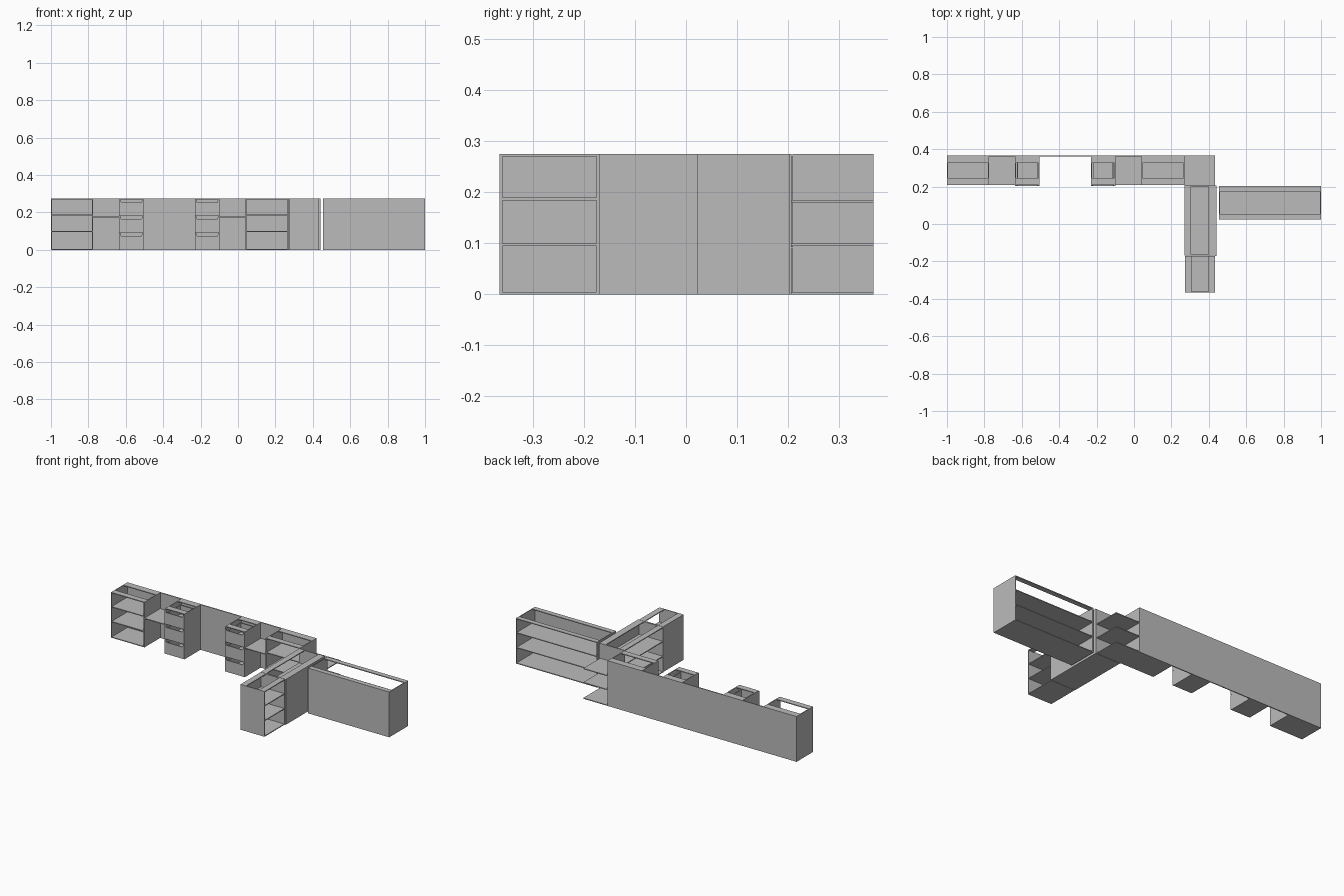
import bpy
import bmesh
from mathutils import Matrix, Vector

cube = bpy.data.objects.get("Cube")
if cube:
    bpy.data.objects.remove(cube, do_unlink=True)

H = 0.275          # cabinet height
T = 0.005          # board thickness
RAIL = 0.036       # depth of the top rails

board = bpy.data.materials.new("grey board")
board.use_nodes = True
GREY = (0.5, 0.5, 0.5, 1)
board.diffuse_color = GREY
board.node_tree.nodes["Principled BSDF"].inputs["Base Color"].default_value = GREY


def finish(name, bm):
    mesh = bpy.data.meshes.new(name)
    bmesh.ops.recalc_face_normals(bm, faces=bm.faces)
    bm.to_mesh(mesh)
    bm.free()
    mesh.materials.append(board)
    obj = bpy.data.objects.new(name, mesh)
    bpy.context.collection.objects.link(obj)
    return obj


def add_box(bm, x0, x1, y0, y1, z0, z1):
    centre = Vector((x0 + x1, y0 + y1, z0 + z1)) / 2
    size = Matrix.Diagonal((x1 - x0, y1 - y0, z1 - z0, 1))
    bmesh.ops.create_cube(bm, size=1, matrix=Matrix.Translation(centre) @ size)


def box(name, *bounds):
    bm = bmesh.new()
    add_box(bm, *bounds)
    return finish(name, bm)


def cabinet(name, x0, x1, y0, y1, opening, shelves=(0.097, 0.187), back=True, rail=RAIL):
    """Open carcass: bottom, two sides, two top rails, shelves, optional back."""
    along_x = opening[1] == "y"
    u0, u1, v0, v1 = (x0, x1, y0, y1) if along_x else (y0, y1, x0, x1)
    bm = bmesh.new()

    def put(a0, a1, b0, b1, z0, z1):
        if along_x:
            add_box(bm, a0, a1, b0, b1, z0, z1)
        else:
            add_box(bm, b0, b1, a0, a1, z0, z1)

    for a in (u0, u1 - T):                       # sides
        put(a, a + T, v0, v1, 0, H)
    i0, i1 = u0 + T, u1 - T
    put(i0, i1, v0, v1, 0, T)                    # bottom
    for b in (v0, v1 - rail):                    # top rails
        put(i0, i1, b, b + rail, H - T, H)
    for z in shelves:
        put(i0, i1, v0, v1, z - T / 2, z + T / 2)
    if back:                                     # panel opposite the opening
        b = v0 if opening[0] == "+" else v1 - T
        put(i0, i1, b, b + T, T, H - T)
    return finish(name, bm)


def drawer_front(name, x0, x1, y0, y1, z0, z1):
    """Panel with a finger notch along its top edge."""
    inset, deep, slope = 0.006, 0.016, 0.005
    profile = [(x0, z0), (x1, z0), (x1, z1), (x1 - inset, z1),
               (x1 - inset - slope, z1 - deep), (x0 + inset + slope, z1 - deep),
               (x0 + inset, z1), (x0, z1)]
    bm = bmesh.new()
    face = bm.faces.new([bm.verts.new((x, y0, z)) for x, z in profile])
    out = bmesh.ops.extrude_face_region(bm, geom=[face])
    verts = [g for g in out["geom"] if isinstance(g, bmesh.types.BMVert)]
    bmesh.ops.translate(bm, verts=verts, vec=(0, y1 - y0, 0))
    return finish(name, bm)


def drawer_unit(name, x0, x1):
    cabinet(name + "_carcass", x0, x1, FRONT, WALL, "-y", shelves=())
    for i in range(3):
        z0 = 0.003 + i * 0.09
        drawer_front(f"{name}_front_{i + 1}", x0, x1, FRONT - 0.006, FRONT, z0, z0 + 0.087)
        # drawer tray
        bm = bmesh.new()
        a0, a1, b0, b1 = x0 + 0.01, x1 - 0.01, FRONT, WALL - 0.02
        low, high = z0 + 0.008, z0 + 0.066
        add_box(bm, a0, a1, b0, b1, low, low + 0.004)
        for a in (a0, a1 - 0.004):
            add_box(bm, a, a + 0.004, b0, b1, low, high)
        add_box(bm, a0, a1, b1 - 0.004, b1, low, high)
        finish(f"{name}_tray_{i + 1}", bm)


FRONT, WALL, BACK = 0.209, 0.361, 0.367

# Wall run: back panels, open cabinets, drawer units and linking shelves
box("back_panel_end", -1, -0.78, WALL, BACK, 0, H)
box("back_panel_long", -0.78, 0.27, WALL, BACK, 0, H)
cabinet("end_cabinet", -1, -0.775, FRONT, WALL, "-y", back=False)
cabinet("inner_cabinet", 0.04, 0.27, FRONT, WALL, "-y", back=False)
drawer_unit("right_drawers", -0.635, -0.505)
drawer_unit("left_drawers", -0.23, -0.10)
box("right_link_shelf", -0.775, -0.635, FRONT, WALL, 0.173, 0.178)
box("left_link_shelf", -0.10, 0.04, FRONT, WALL, 0.173, 0.178)

# Corner: open shelves
for n, z in enumerate((0, 0.095, 0.18)):
    box(f"corner_shelf_{n + 1}", 0.27, 0.433, 0.207, BACK, z, z + T)

# Peninsula: inner cabinet facing the room, end cabinet facing outward
cabinet("peninsula_cabinet", 0.27, 0.434, -0.168, 0.205, "-x")
box("peninsula_panel", 0.434, 0.44, -0.17, 0.207, 0, H)
cabinet("peninsula_end_cabinet", 0.272, 0.434, -0.365, -0.17, "+x")

# Long side cabinet, open at the rear
cabinet("side_cabinet", 0.455, 1, 0.023, 0.204, "+y", rail=0.03)
